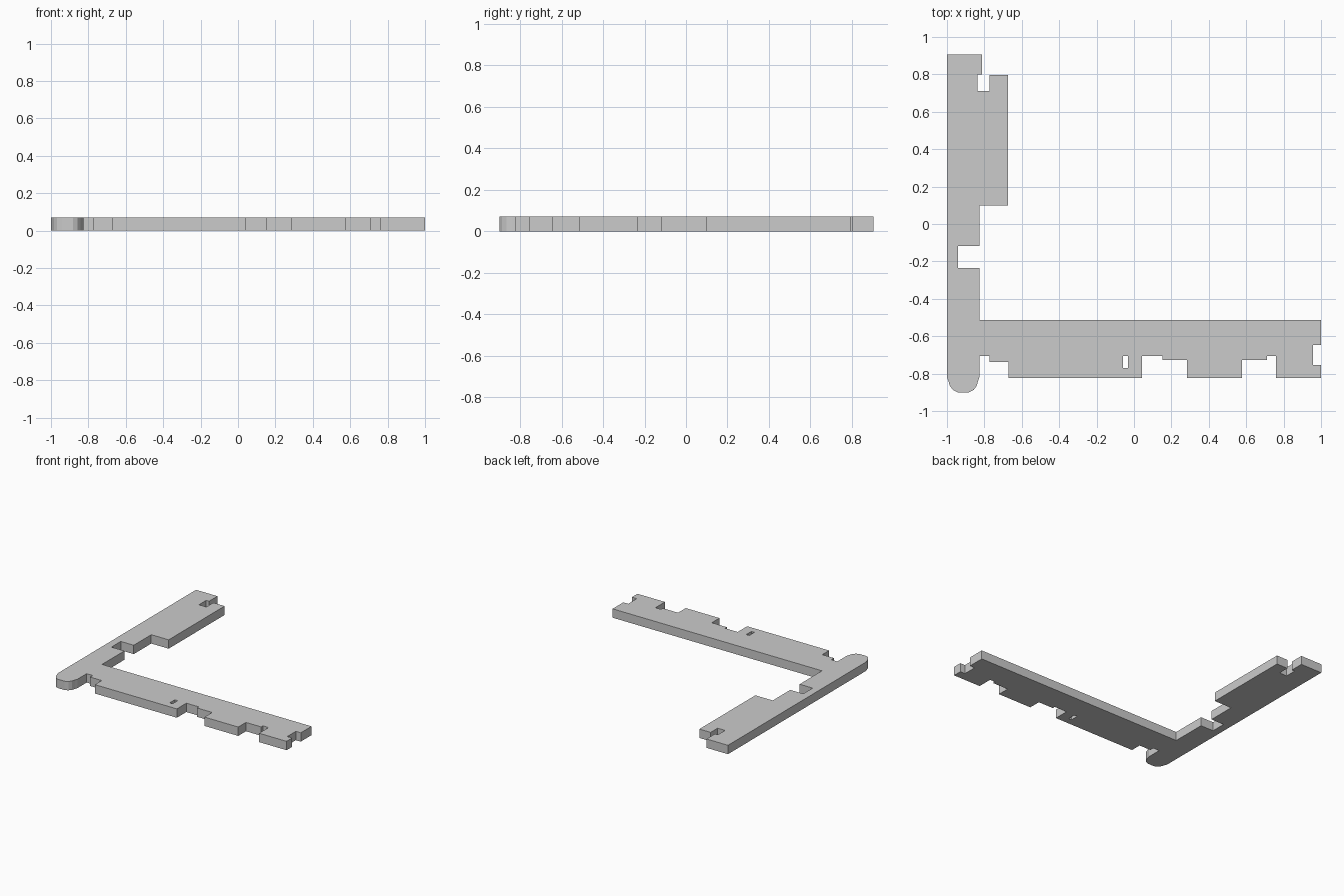
import bpy, bmesh

THICK = 0.07

# Outer outline of the L-shaped plate, clockwise from the top left corner
outline = [
    (-1, 0.905), (-0.813, 0.905), (-0.813, 0.80),
    # hook slot at the top
    (-0.838, 0.80), (-0.838, 0.71), (-0.773, 0.71), (-0.773, 0.797),
    (-0.675, 0.797), (-0.675, 0.10), (-0.827, 0.10),
    # inner notch of the upright arm
    (-0.827, -0.118), (-0.94, -0.118), (-0.94, -0.235), (-0.827, -0.235),
    (-0.827, -0.513), (1, -0.513),
    # end notch of the long arm
    (1, -0.646), (0.957, -0.646), (0.957, -0.753), (1, -0.753),
    (1, -0.823),
    # stepped notches along the lower edge
    (0.76, -0.823), (0.76, -0.705), (0.711, -0.705), (0.711, -0.727),
    (0.578, -0.727), (0.578, -0.823), (0.284, -0.823), (0.284, -0.727),
    (0.153, -0.727), (0.153, -0.705), (0.043, -0.705), (0.043, -0.823),
    (-0.672, -0.823), (-0.672, -0.738), (-0.773, -0.738),
    (-0.773, -0.705), (-0.827, -0.705),
    # rounded foot
    (-0.827, -0.82), (-0.834, -0.84), (-0.841, -0.865), (-0.858, -0.888),
    (-0.883, -0.9), (-0.942, -0.9), (-0.968, -0.887), (-0.985, -0.864),
    (-0.992, -0.84), (-1, -0.82),
]
# Small through slot
slot = [(-0.058, -0.705), (-0.032, -0.705), (-0.032, -0.769), (-0.058, -0.769)]

# Filled, extruded profile
curve = bpy.data.curves.new("bracket_plate", 'CURVE')
curve.dimensions = '2D'
curve.fill_mode = 'BOTH'
curve.extrude = THICK / 2
for loop in (outline, slot):
    spline = curve.splines.new('POLY')
    spline.points.add(len(loop) - 1)
    for p, (x, y) in zip(spline.points, loop):
        p.co = (x, y, 0, 1)
    spline.use_cyclic_u = True
profile = bpy.data.objects.new("plate_profile", curve)
bpy.context.collection.objects.link(profile)

# Turn it into a clean welded mesh standing on the ground
deps = bpy.context.evaluated_depsgraph_get()
mesh = bpy.data.meshes.new_from_object(profile.evaluated_get(deps))
bpy.data.objects.remove(profile)
bm = bmesh.new()
bm.from_mesh(mesh)
bmesh.ops.remove_doubles(bm, verts=bm.verts, dist=1e-5)
bmesh.ops.translate(bm, verts=bm.verts, vec=(0, 0, THICK / 2))
bmesh.ops.recalc_face_normals(bm, faces=bm.faces)
for f in bm.faces:
    f.smooth = False
bm.to_mesh(mesh)
bm.free()
plate = bpy.data.objects.new("bracket_plate", mesh)
bpy.context.collection.objects.link(plate)
